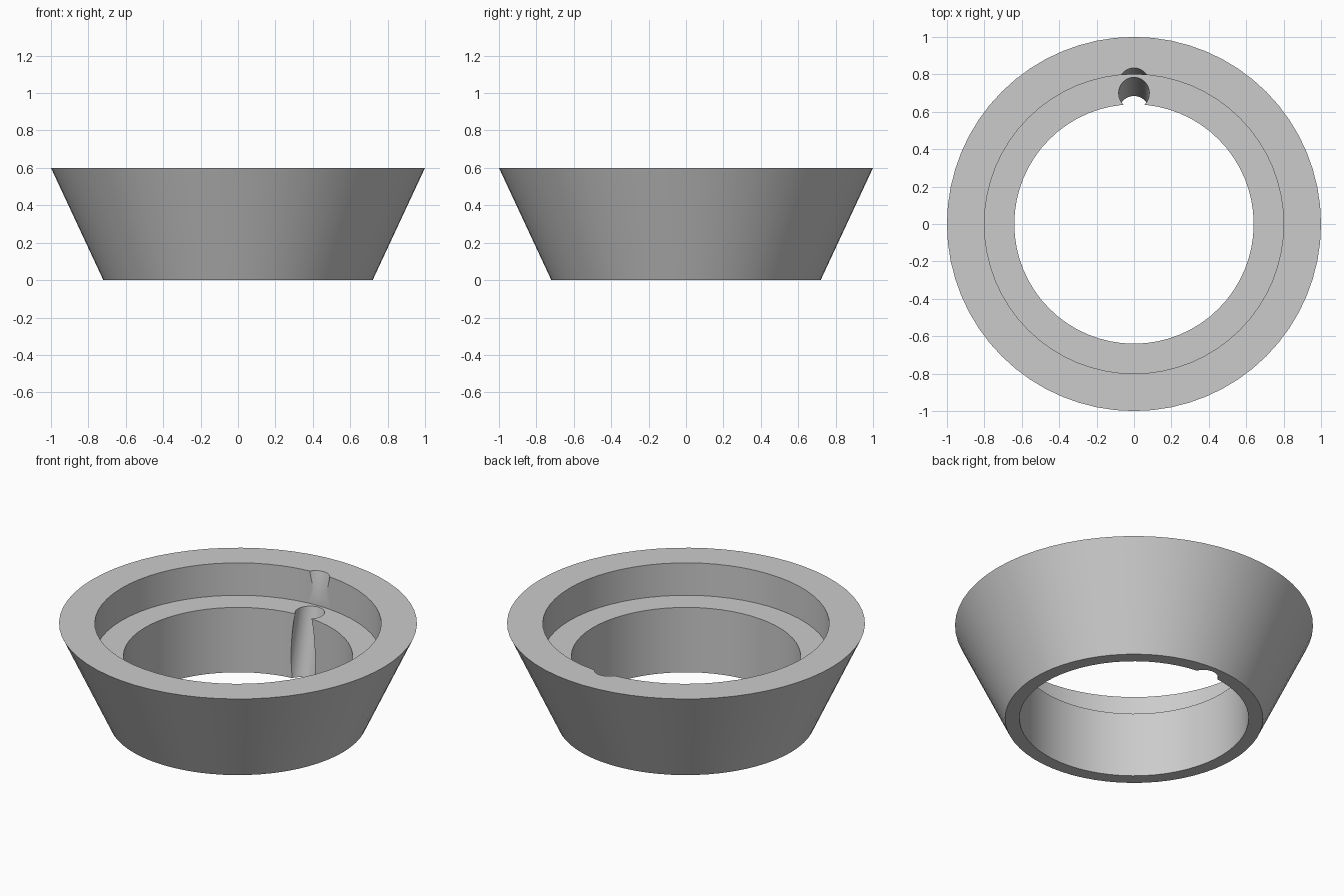
import bpy
import math
from mathutils import Vector

cube = bpy.data.objects.get("Cube")
if cube:
    bpy.data.objects.remove(cube, do_unlink=True)

# One plain grey
grey = bpy.data.materials.new("light grey")
grey.use_nodes = True
grey.diffuse_color = (0.6, 0.6, 0.6, 1)
grey.node_tree.nodes["Principled BSDF"].inputs["Base Color"].default_value = (0.6, 0.6, 0.6, 1)

SIDES = 64


def lathe(name, profile, sides):
    """Sweep a closed (radius, z) profile around z into a ring."""
    verts, faces, n = [], [], len(profile)
    for i in range(sides):
        a = 2 * math.pi * i / sides
        verts += [(r * math.cos(a), r * math.sin(a), z) for r, z in profile]
    for i in range(sides):
        k = (i + 1) % sides
        for j in range(n):
            m = (j + 1) % n
            faces.append((i * n + j, k * n + j, k * n + m, i * n + m))
    mesh = bpy.data.meshes.new(name)
    mesh.from_pydata(verts, [], faces)
    obj = bpy.data.objects.new(name, mesh)
    bpy.context.collection.objects.link(obj)
    mesh.materials.append(grey)
    return obj


# Tapered ring with a stepped bore
ring = lathe("tapered_ring", [(0.72, 0), (1, 0.6), (0.8, 0.6),
                              (0.8, 0.4), (0.64, 0.4), (0.64, 0)], SIDES)

# Tilted drill that cuts the groove at the back of the bore
axis = Vector((0, 0.25, 1)).normalized()
bpy.ops.mesh.primitive_cylinder_add(vertices=48, radius=0.082, depth=2,
                                    location=(0, 0.675, 0.3),
                                    rotation=axis.to_track_quat("Z", "Y").to_euler())
drill = bpy.context.object
drill.name = "groove_cutter"
drill.data.materials.append(grey)

cut = ring.modifiers.new("groove", "BOOLEAN")
cut.operation = "DIFFERENCE"
cut.solver = "EXACT"
cut.object = drill

# Apply the cut, then smooth the curved walls and keep the rims sharp
bpy.ops.object.select_all(action="DESELECT")
ring.select_set(True)
bpy.context.view_layer.objects.active = ring
bpy.ops.object.modifier_apply(modifier=cut.name)
bpy.data.objects.remove(drill, do_unlink=True)
bpy.ops.object.shade_smooth_by_angle(angle=math.radians(30))
